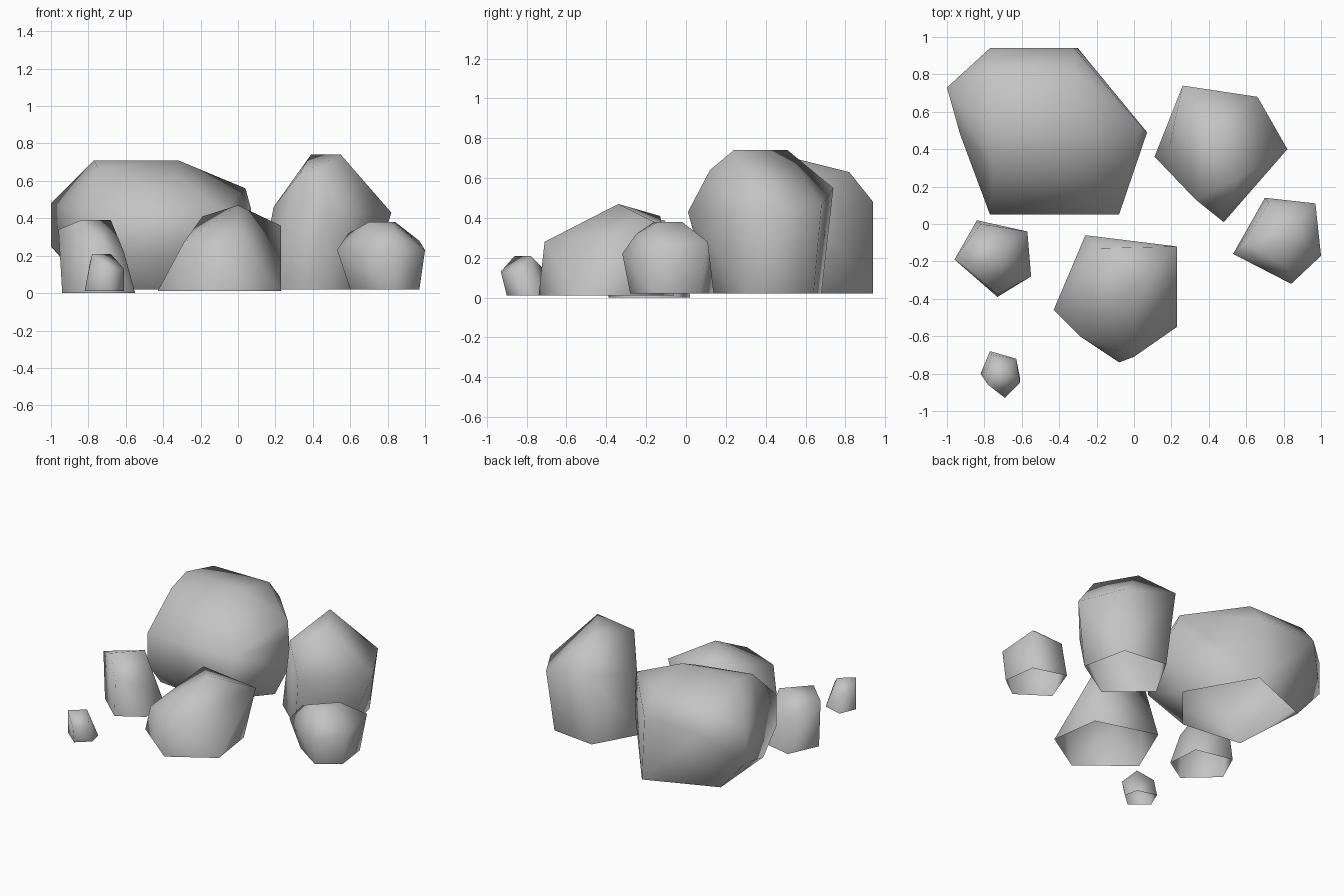
import bpy
import bmesh
import math

cube = bpy.data.objects.get("Cube")
if cube:
    bpy.data.objects.remove(cube, do_unlink=True)

# One shared stone colour
stone = bpy.data.materials.new("stone grey")
stone.use_nodes = True
stone_colour = (0.55, 0.55, 0.55, 1)
stone.diffuse_color = stone_colour
stone.node_tree.nodes["Principled BSDF"].inputs["Base Color"].default_value = stone_colour


def make_rock(name, foot, base, shoulder, crown):
    """Wrap a skin around a flat footprint, a shoulder loop and a crown loop."""
    mesh = bpy.data.meshes.new(name)
    rock = bpy.data.objects.new(name, mesh)
    bpy.context.collection.objects.link(rock)
    mesh.materials.append(stone)

    bm = bmesh.new()
    for x, y in base:
        bm.verts.new((x, y, foot))
    for point in shoulder + crown:
        bm.verts.new(point)
    hull = bmesh.ops.convex_hull(bm, input=bm.verts)
    spare = [v for v in hull["geom_interior"] if isinstance(v, bmesh.types.BMVert)]
    bmesh.ops.delete(bm, geom=spare, context="VERTS")
    bmesh.ops.recalc_face_normals(bm, faces=bm.faces)

    # The underside is left open where the rock meets the ground
    underside = [f for f in bm.faces if all(v.co.z < foot + 0.001 for v in f.verts)]
    bmesh.ops.delete(bm, geom=underside, context="FACES")
    bm.to_mesh(mesh)
    bm.free()

    bpy.ops.object.select_all(action="DESELECT")
    rock.select_set(True)
    bpy.context.view_layer.objects.active = rock
    bpy.ops.object.shade_smooth_by_angle(angle=math.radians(85))


# Broad boulder at the back, with an upright belt between two loops
make_rock(
    "large_boulder", 0.02,
    base=[(-.03, .47), (-.31, .14), (-.76, .19), (-.8, .74), (-.3, .94)],
    shoulder=[(-1, .73, .25), (-.77, .05, .2), (-.08, .05, .2), (.07, .49, .23),
              (-1, .73, .48), (-.93, .48, .46), (-.77, .05, .43), (-.08, .05, .43),
              (.07, .49, .45), (.04, .52, .56), (-.32, .94, .48), (-.77, .94, .48)],
    crown=[(-.77, .5, .71), (-.32, .5, .71), (-.75, .3, .67),
           (-.32, .3, .62), (-.77, .82, .63), (-.32, .82, .63)])

# Tall boulder at the back
make_rock(
    "tall_boulder", 0.02,
    base=[(.38, .12), (.69, .31), (.62, .64), (.29, .68), (.11, .36)],
    shoulder=[(.26, .74, .55), (.66, .68, .46), (.82, .4, .43),
              (.48, .01, .43), (.19, .42, .46)],
    crown=[(.39, .51, .74), (.55, .24, .74), (.33, .13, .64), (.47, .12, .64)])

# Peaked boulder in front
make_rock(
    "peaked_boulder", 0.01,
    base=[(.23, -.55), (.18, -.19), (-.26, -.06), (-.43, -.46), (-.08, -.74)],
    shoulder=[(-.29, -.6, .27), (0, -.71, .28), (.23, -.12, .36), (-.19, -.13, .41)],
    crown=[(0, -.34, .47)])

# Low rock on the left
make_rock(
    "side_rock", 0.02,
    base=[(.82, -.28), (.97, -.17), (.94, .07), (.7, .14), (.6, -.13)],
    shoulder=[(.72, .11, .27), (.97, .11, .28), (1, -.17, .23),
              (.84, -.32, .22), (.53, -.16, .23)],
    crown=[(.7, -.16, .38), (.84, -.02, .38), (.82, -.14, .38),
           (.59, -.1, .32), (.83, -.25, .32)])

# Small upright rock on the right
make_rock(
    "small_rock", 0,
    base=[(-.55, -.28), (-.57, -.04), (-.84, .02), (-.94, -.2), (-.73, -.39)],
    shoulder=[(-.96, -.19, .34), (-.82, 0, .25), (-.61, -.25, .22), (-.73, -.38, .25)],
    crown=[(-.84, -.28, .39), (-.68, -.11, .39)])

# Pebble
make_rock(
    "pebble", 0.01,
    base=[(-.61, -.82), (-.63, -.72), (-.77, -.68), (-.82, -.8), (-.7, -.9)],
    shoulder=[(-.61, -.85, .13), (-.69, -.93, .13), (-.79, -.8, .17), (-.76, -.7, .13)],
    crown=[(-.78, -.86, .21), (-.68, -.78, .21)])
